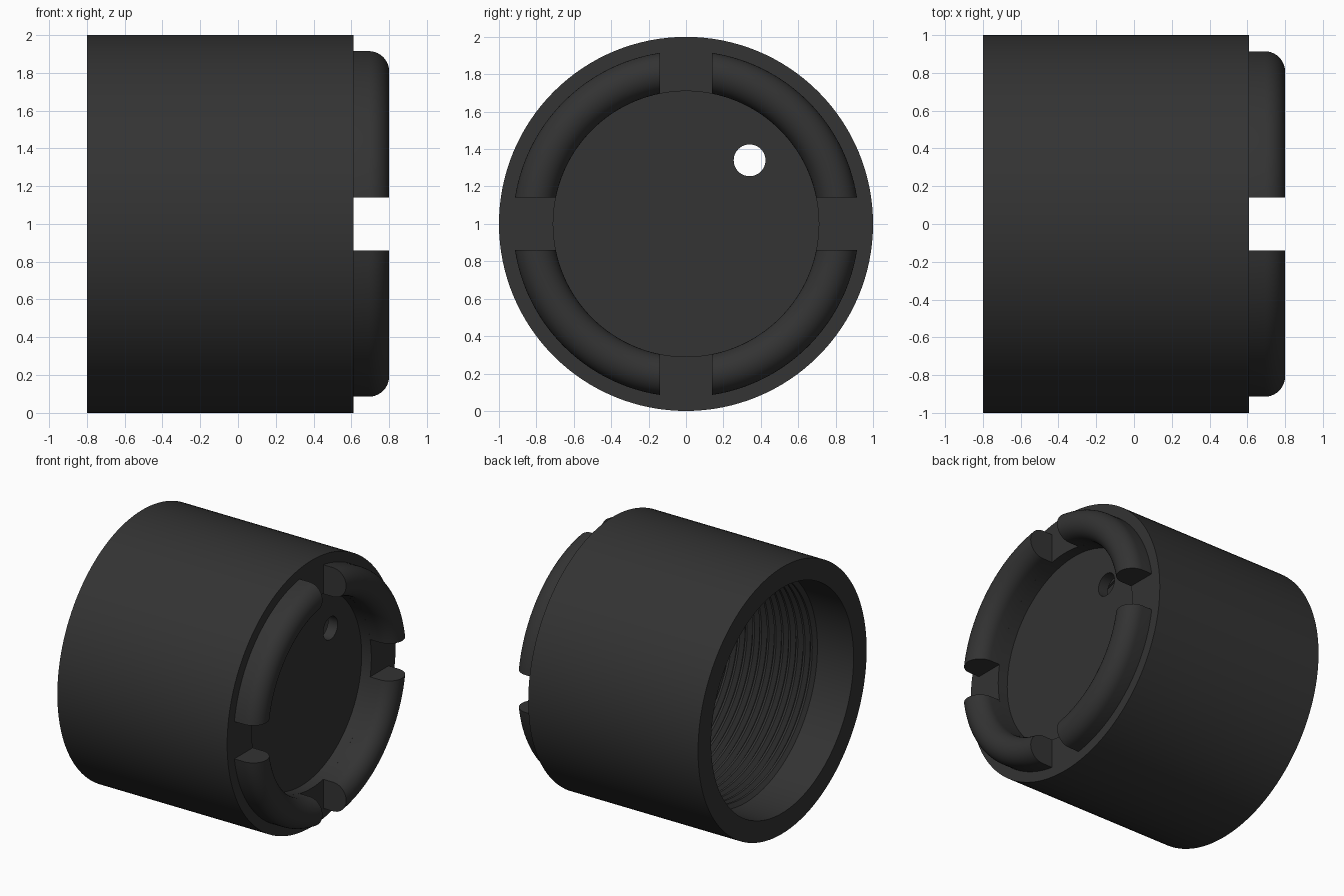
import bpy, bmesh, math

if "Cube" in bpy.data.objects:
    bpy.data.objects.remove(bpy.data.objects["Cube"])

SEG = 128
HALF_SLOT = 0.14

mat = bpy.data.materials.new("black_plastic")
mat.diffuse_color = (0.033, 0.033, 0.033, 1)
mat.use_nodes = True
mat.node_tree.nodes["Principled BSDF"].inputs["Base Color"].default_value = mat.diffuse_color


def finish(name, bm):
    bmesh.ops.recalc_face_normals(bm, faces=bm.faces)
    me = bpy.data.meshes.new(name)
    bm.to_mesh(me)
    bm.free()
    ob = bpy.data.objects.new(name, me)
    bpy.context.collection.objects.link(ob)
    me.materials.append(mat)
    return ob


def smooth(ob):
    bpy.ops.object.select_all(action='DESELECT')
    ob.select_set(True)
    bpy.context.view_layer.objects.active = ob
    bpy.ops.object.shade_smooth_by_angle(angle=math.radians(30))


def lathe(name, profile):
    """Revolve (x, radius) points around the x axis at z = 1."""
    bm = bmesh.new()
    rings = []
    for x, r in profile:
        if r == 0:
            rings.append([bm.verts.new((x, 0, 1))] * SEG)
        else:
            rings.append([bm.verts.new((x, r * math.cos(t), 1 + r * math.sin(t)))
                          for t in (2 * math.pi * i / SEG for i in range(SEG))])
    for a, b in zip(rings, rings[1:]):
        for i in range(SEG):
            j = (i + 1) % SEG
            quad = list(dict.fromkeys((a[i], a[j], b[j], b[i])))
            bm.faces.new(quad)
    return finish(name, bm)


# Cap body: recessed end face, outer wall, open mouth, internal thread
profile = [(0.53, 0), (0.53, 0.71), (0.61, 0.71), (0.61, 1.0),
           (-0.8, 1.0), (-0.8, 0.845), (-0.5, 0.845)]
pitch = 0.06
for k in range(15):
    x = -0.5 + k * pitch
    profile += [(x + 0.022, 0.815), (x + 0.038, 0.815), (x + pitch, 0.845)]
profile += [(0.45, 0.845), (0.45, 0)]
body = lathe("cap_body", profile)

# Two through holes in the end face
bm = bmesh.new()
for s in (1, -1):
    ret = bmesh.ops.create_cone(bm, cap_ends=True, segments=48,
                                radius1=0.085, radius2=0.085, depth=0.4)
    for v in ret["verts"]:
        x, y, z = v.co
        v.co = (z + 0.5, x + 0.34 * s, y + 1 + 0.34 * s)
cutter = finish("hole_cutter", bm)
cutter.hide_render = True
mod = body.modifiers.new("holes", 'BOOLEAN')
mod.operation = 'DIFFERENCE'
mod.solver = 'EXACT'
mod.object = cutter
bpy.context.view_layer.objects.active = body
bpy.ops.object.modifier_apply(modifier=mod.name)
bpy.data.objects.remove(cutter)
smooth(body)

# Four rounded ridge arcs, ends cut parallel to the cross-shaped slots
ro, ri = 0.925, 0.71
rad, mid = (ro - ri) / 2, (ro + ri) / 2
section = [(0.61, ro)]
section += [(0.8 - rad + rad * math.sin(a), mid + rad * math.cos(a))
            for a in (math.pi * i / 20 for i in range(21))]
section += [(0.61, ri)]
STEPS = 32
for q in range(4):
    bm = bmesh.new()
    rows = []
    for x, r in section:
        start = math.asin(HALF_SLOT / r)
        row = []
        for i in range(STEPS + 1):
            t = q * math.pi / 2 + start + (math.pi / 2 - 2 * start) * i / STEPS
            row.append(bm.verts.new((x, r * math.cos(t), 1 + r * math.sin(t))))
        rows.append(row)
    for a, b in zip(rows, rows[1:] + rows[:1]):
        for i in range(STEPS):
            bm.faces.new((a[i], a[i + 1], b[i + 1], b[i]))
    bm.faces.new([row[0] for row in rows])
    bm.faces.new([row[-1] for row in rows])
    smooth(finish(f"ridge_arc_{q + 1}", bm))
